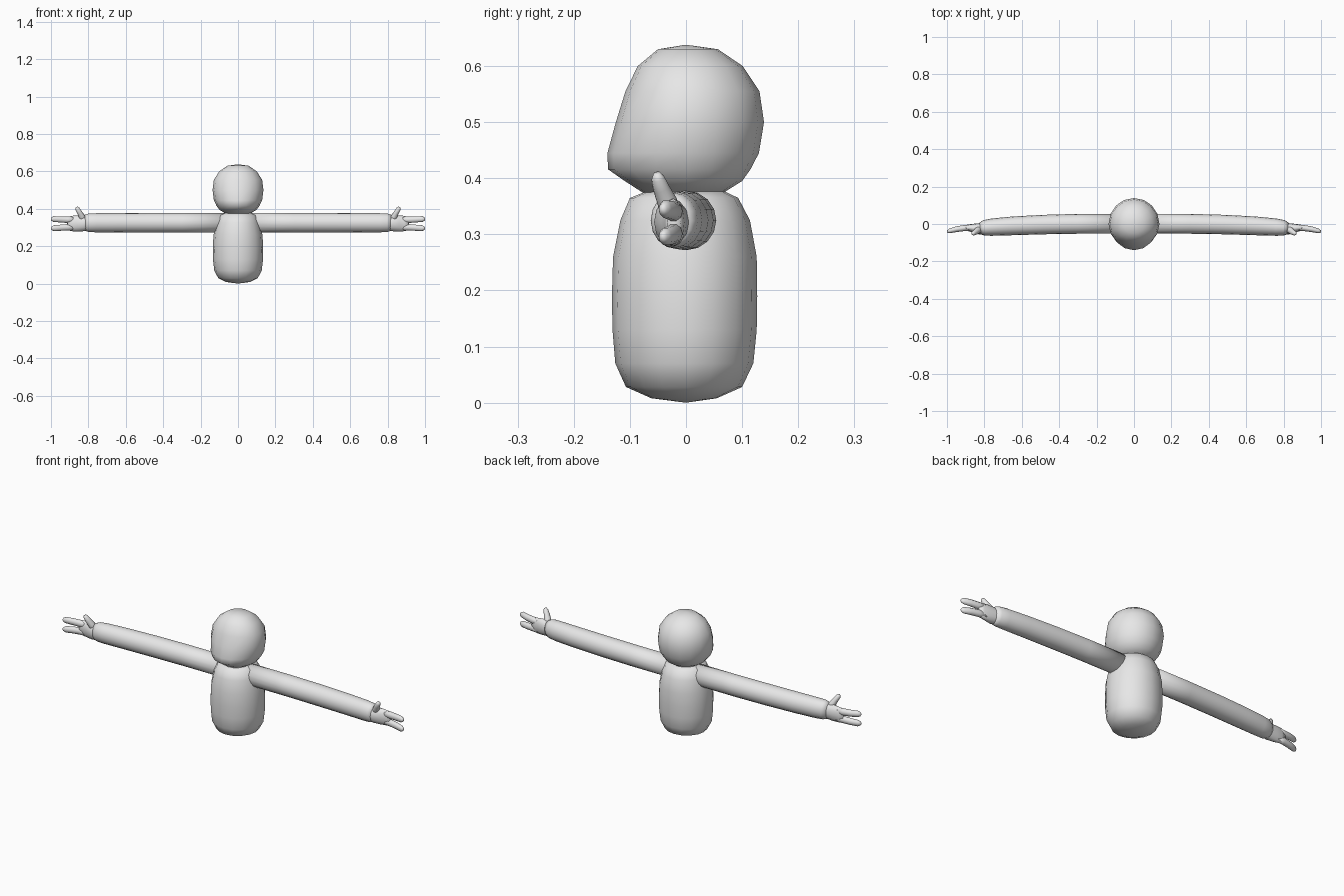
import bpy, bmesh, math
from mathutils import Vector

grey = bpy.data.materials.new("plain grey")
grey.diffuse_color = (0.8, 0.8, 0.8, 1)


def finish(name, bm, mirror=False):
    bmesh.ops.recalc_face_normals(bm, faces=bm.faces)
    for f in bm.faces:
        f.smooth = True
    me = bpy.data.meshes.new(name)
    bm.to_mesh(me)
    bm.free()
    me.materials.append(grey)
    ob = bpy.data.objects.new(name, me)
    bpy.context.collection.objects.link(ob)
    if mirror:
        m = ob.modifiers.new("mirror", 'MIRROR')
        m.use_mirror_merge = False
    return ob


def skin(bm, rings, start, end):
    """Bridge vertex rings and close both ends with a fan to a pole."""
    n = len(rings[0])
    for a, b in zip(rings, rings[1:]):
        for i in range(n):
            j = (i + 1) % n
            bm.faces.new((a[i], a[j], b[j], b[i]))
    for ring, p in ((rings[0], start), (rings[-1], end)):
        c = bm.verts.new(p)
        for i in range(n):
            bm.faces.new((ring[i], ring[(i + 1) % n], c))


def upright(name, rows, z0, z1, n=16):
    """Rows: z, half width, front depth, back depth."""
    bm = bmesh.new()
    rings = []
    for z, w, front, back in rows:
        ring = []
        for i in range(n):
            t = 2 * math.pi * i / n
            s = math.sin(t)
            ring.append(bm.verts.new((w * math.cos(t), s * (back if s > 0 else front), z)))
        rings.append(ring)
    skin(bm, rings, (0, 0, z0), (0, 0, z1))
    return finish(name, bm)


def limb(name, rows, n=12):
    """Rows: x, y, z, depth radius, height radius; mirrored to the other side."""
    bm = bmesh.new()
    pts = [Vector(r[:3]) for r in rows]
    rings = []
    for k, r in enumerate(rows):
        d = (pts[min(k + 1, len(pts) - 1)] - pts[max(k - 1, 0)]).normalized()
        u = Vector((0, 1, 0))
        u = (u - d * u.dot(d)).normalized()
        v = d.cross(u)
        rings.append([bm.verts.new(pts[k] + u * r[3] * math.cos(2 * math.pi * i / n)
                                   + v * r[4] * math.sin(2 * math.pi * i / n)) for i in range(n)])
    skin(bm, rings, pts[0], pts[-1])
    return finish(name, bm, True)


# Rounded torso
upright("body", [
    (0.008, 0.062, 0.062, 0.055), (0.028, 0.105, 0.107, 0.1),
    (0.07, 0.127, 0.126, 0.12), (0.13, 0.134, 0.131, 0.126),
    (0.19, 0.135, 0.132, 0.127), (0.26, 0.131, 0.13, 0.126),
    (0.325, 0.117, 0.117, 0.114), (0.365, 0.1, 0.1, 0.093),
    (0.377, 0.07, 0.07, 0.068)], 0.0, 0.379)

# Head with a jutting muzzle at the front
upright("head", [
    (0.375, 0.068, 0.078, 0.068), (0.395, 0.1, 0.109, 0.1),
    (0.416, 0.115, 0.139, 0.115), (0.445, 0.129, 0.14, 0.13),
    (0.5, 0.136, 0.125, 0.139), (0.555, 0.129, 0.108, 0.131),
    (0.6, 0.1, 0.086, 0.101), (0.63, 0.057, 0.05, 0.057)], 0.37, 0.638)

# Long arms, drifting slightly forward
limb("arm", [
    (0.03, 0.001, 0.325, 0.053, 0.053), (0.3, 0.001, 0.325, 0.053, 0.053),
    (0.48, -0.003, 0.325, 0.052, 0.053), (0.65, -0.01, 0.325, 0.05, 0.052),
    (0.76, -0.017, 0.325, 0.046, 0.051), (0.8, -0.021, 0.325, 0.042, 0.049),
    (0.82, -0.024, 0.324, 0.033, 0.042)], 16)

# Flat palm
limb("palm", [
    (0.8, -0.024, 0.322, 0.03, 0.038), (0.825, -0.026, 0.322, 0.031, 0.042),
    (0.86, -0.022, 0.321, 0.023, 0.043), (0.89, -0.02, 0.321, 0.017, 0.041),
    (0.912, -0.022, 0.321, 0.012, 0.034)])

# Two fingers
for name, z, dz in (("upper_finger", 0.341, 0.004), ("lower_finger", 0.301, -0.005)):
    limb(name, [
        (0.87, -0.02, z, 0.015, 0.018), (0.91, -0.022, z, 0.016, 0.018),
        (0.95, -0.028, z + dz / 2, 0.015, 0.017), (0.985, -0.037, z + dz, 0.012, 0.016),
        (0.996, -0.041, z + dz, 0.008, 0.01), (1.0, -0.042, z + dz, 0.003, 0.004)], 10)

# Raised thumb
limb("thumb", [
    (0.825, -0.026, 0.335, 0.018, 0.02), (0.836, -0.034, 0.36, 0.018, 0.017),
    (0.848, -0.044, 0.382, 0.015, 0.014), (0.859, -0.05, 0.4, 0.012, 0.012),
    (0.863, -0.052, 0.409, 0.006, 0.007)], 10)
